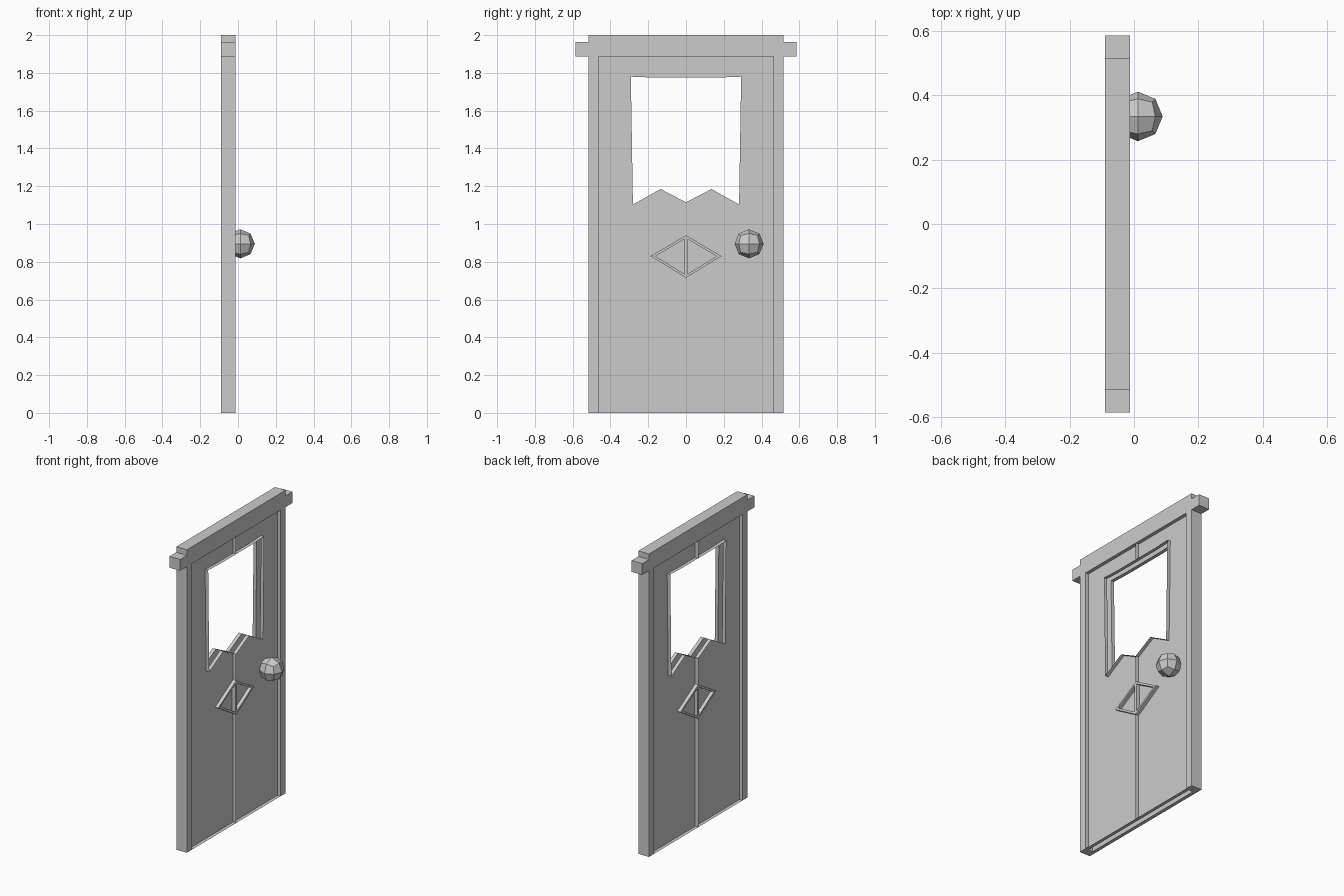
import bpy, bmesh

if "Cube" in bpy.data.objects:
    bpy.data.objects.remove(bpy.data.objects["Cube"])

CX = -0.0515      # middle of the door thickness
FLUSH = 0.0385    # half depth of the frame
SKIN = 0.0155     # half depth of the recessed leaf


def make(name, bm, loc):
    mesh = bpy.data.meshes.new(name)
    bm.to_mesh(mesh)
    bm.free()
    ob = bpy.data.objects.new(name, mesh)
    ob.location = loc
    bpy.context.collection.objects.link(ob)
    return ob


def mirror(ob, x, y):
    m = ob.modifiers.new("mirror", 'MIRROR')
    m.use_axis = (x, y, False)
    m.use_mirror_merge = False


def ring(bm, pts, x):
    return [bm.verts.new((x, y, z)) for y, z in pts]


def prism(name, pts):
    """Closed outline in y-z, as deep as the frame."""
    bm = bmesh.new()
    a, b = ring(bm, pts, FLUSH), ring(bm, pts, -FLUSH)
    bm.faces.new(a)
    bm.faces.new(b[::-1])
    for i in range(len(pts)):
        j = (i + 1) % len(pts)
        bm.faces.new((a[i], b[i], b[j], a[j]))
    return make(name, bm, (CX, 0, 0))


# frame: two posts and an eared lintel
post = prism("frame_post", [(0.463, 0), (0.515, 0), (0.515, 1.888), (0.463, 1.888)])
mirror(post, False, True)
right = [(0.585, 1.888), (0.585, 1.963), (0.515, 1.963), (0.515, 2.0)]
prism("lintel", right + [(-y, z) for y, z in reversed(right)])

# leaf: hollow skins around the window, with thin ribs along sill, centre and window edge
half = [(0, 0), (0.463, 0), (0.463, 1.888), (0, 1.888), (0, 1.775), (0.165, 1.775),
        (0.292, 1.78), (0.281, 1.103), (0.135, 1.185), (0, 1.115)]
bm = bmesh.new()
skin, rim = ring(bm, half, SKIN), ring(bm, half, FLUSH)
bm.faces.new(skin)
for i in range(len(half)):
    if i not in (1, 2):   # these edges meet the frame
        j = (i + 1) % len(half)
        bm.faces.new((rim[i], skin[i], skin[j], rim[j]))
loose = [v for v in bm.verts if not v.link_faces]
bmesh.ops.delete(bm, geom=loose, context='VERTS')
mirror(make("door_leaf", bm, (CX, 0, 0)), True, True)

# raised diamond moulding, one triangle mirrored to all sides
outer = [(0, 0.715), (0.188, 0.83), (0, 0.94)]
inner = [(0.009, 0.736), (0.162, 0.83), (0.009, 0.919)]
bm = bmesh.new()
o, n = ring(bm, outer, FLUSH), ring(bm, inner, FLUSH)
ob_, nb = ring(bm, outer, SKIN), ring(bm, inner, SKIN)
for i in range(3):
    j = (i + 1) % 3
    bm.faces.new((o[i], o[j], n[j], n[i]))
    bm.faces.new((n[i], n[j], nb[j], nb[i]))
    if i < 2:
        bm.faces.new((o[i], ob_[i], ob_[j], o[j]))
bmesh.ops.delete(bm, geom=[v for v in bm.verts if not v.link_faces], context='VERTS')
mirror(make("diamond_moulding", bm, (CX, 0, 0)), True, True)

# knob: once-divided cube pushed out to a ball, back kept inside the leaf
bm = bmesh.new()
bmesh.ops.create_cube(bm, size=2)
bmesh.ops.subdivide_edges(bm, edges=bm.edges[:], cuts=1, use_grid_fill=True)
for v in bm.verts:
    v.co = v.co.normalized() * 0.077
    v.co.x = max(v.co.x, -0.06)
make("door_knob", bm, (0.012, 0.334, 0.895))
